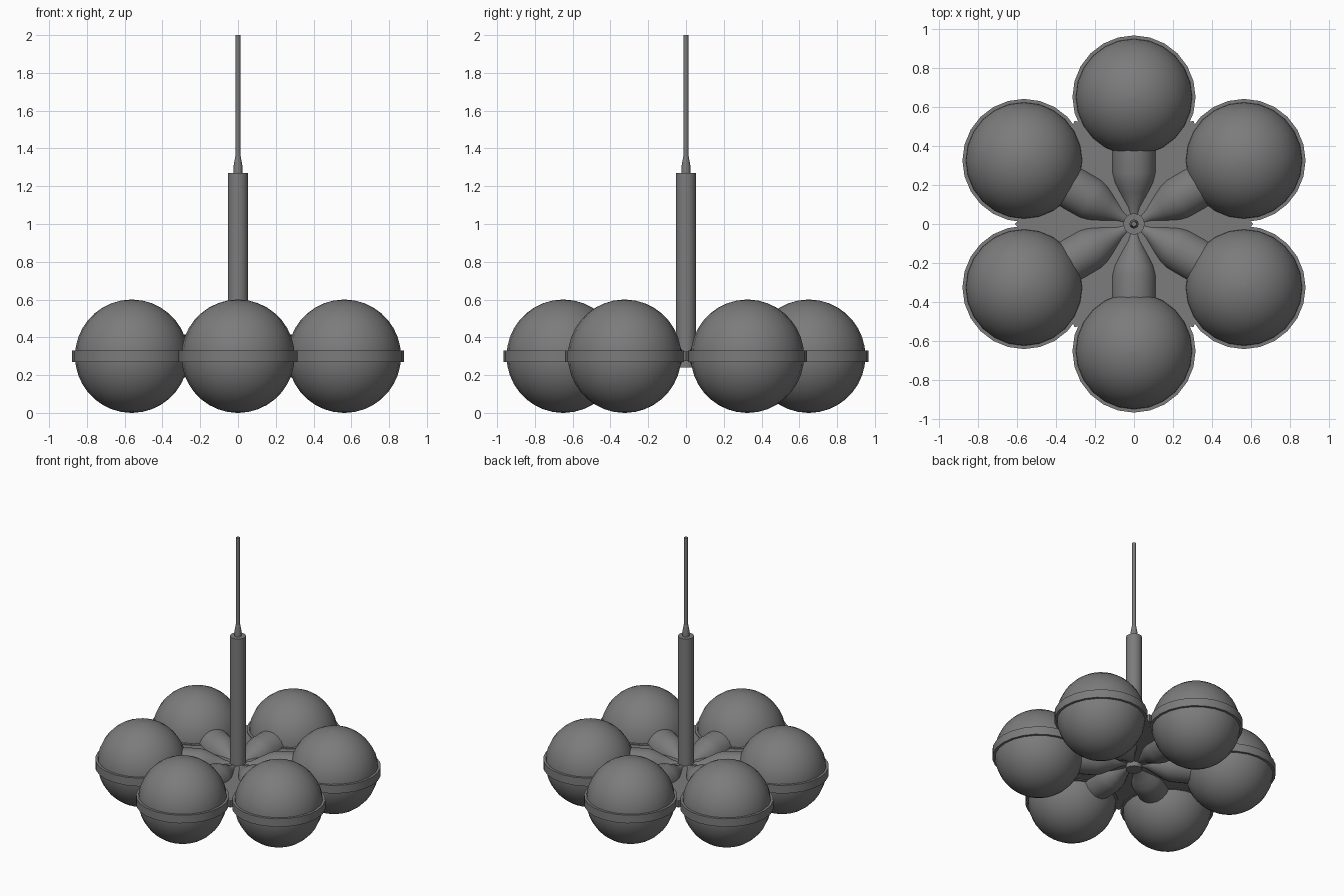
import bpy, bmesh
from math import sin, cos, pi, radians
from mathutils import Matrix

cube = bpy.data.objects.get("Cube")
if cube:
    bpy.data.objects.remove(cube, do_unlink=True)

grey = bpy.data.materials.new("dark_grey")
grey.use_nodes = True
COLOUR = (0.2, 0.2, 0.2, 1)
grey.diffuse_color = COLOUR
grey.node_tree.nodes["Principled BSDF"].inputs["Base Color"].default_value = COLOUR

ORBIT, MID = 0.65, 0.3      # distance of the globes from the axis, arm height


def finish(name, bm, angle=35):
    bmesh.ops.recalc_face_normals(bm, faces=bm.faces)
    mesh = bpy.data.meshes.new(name)
    bm.to_mesh(mesh)
    bm.free()
    obj = bpy.data.objects.new(name, mesh)
    bpy.context.collection.objects.link(obj)
    mesh.materials.append(grey)
    bpy.ops.object.select_all(action="DESELECT")
    obj.select_set(True)
    bpy.context.view_layer.objects.active = obj
    bpy.ops.object.shade_smooth_by_angle(angle=radians(angle))
    return obj


def lathe(name, profile, sides, matrix=Matrix()):
    """Turn (radius, height) points around z, closing both ends."""
    bm = bmesh.new()
    rings = [[bm.verts.new((r * cos(2 * pi * i / sides), r * sin(2 * pi * i / sides), z))
              for i in range(sides)] for r, z in profile]
    for low, high in zip(rings, rings[1:]):
        for i in range(sides):
            j = (i + 1) % sides
            bm.faces.new((low[i], low[j], high[j], high[i]))
    bm.faces.new(rings[0])
    bm.faces.new(rings[-1])
    bm.transform(matrix)
    return finish(name, bm)


# Central stem, cable grip and cable
lathe("stem", [(0.054, 0.24), (0.054, 1.27)], 20)
lathe("cable_grip", [(0.023, 1.26), (0.023, 1.31), (0.014, 1.36)], 16)
lathe("cable", [(0.013, 1.3), (0.013, 2.0)], 12)

# Globe profile, flat belt profile and flared arm profile
globe = [(0.3 * sin(a), -0.3 * cos(a)) for a in (pi * (k + 0.12) / 18.24 for k in range(19))]
belt = [(0.29, -0.03), (0.315, -0.03), (0.315, 0.03), (0.29, 0.03)]
arm = [(0.025, 0.03), (0.04, 0.09), (0.075, 0.16), (0.102, 0.215),
       (0.113, 0.26), (0.115, 0.42)]

for n in range(6):
    turn = Matrix.Rotation(radians(30 + 60 * n), 4, "Z")
    place = turn @ Matrix.Translation((ORBIT, 0, MID))
    lathe(f"globe_{n + 1}", globe, 24, place)
    lathe(f"globe_belt_{n + 1}", belt, 24, place)
    lathe(f"arm_{n + 1}", arm, 20,
          turn @ Matrix.Translation((0, 0, MID)) @ Matrix.Rotation(pi / 2, 4, "Y"))

# Web plate joining the belts, with a point in each gap between globes
bm = bmesh.new()
outline = []
for n in range(12):
    a, r = radians(30 * n), (0.61, 0.45)[n % 2]
    outline.append(bm.verts.new((r * cos(a), r * sin(a), MID - 0.025)))
plate = bm.faces.new(outline)
top = bmesh.ops.extrude_face_region(bm, geom=[plate])["geom"]
bmesh.ops.translate(bm, vec=(0, 0, 0.05),
                    verts=[v for v in top if isinstance(v, bmesh.types.BMVert)])
finish("web_plate", bm)
